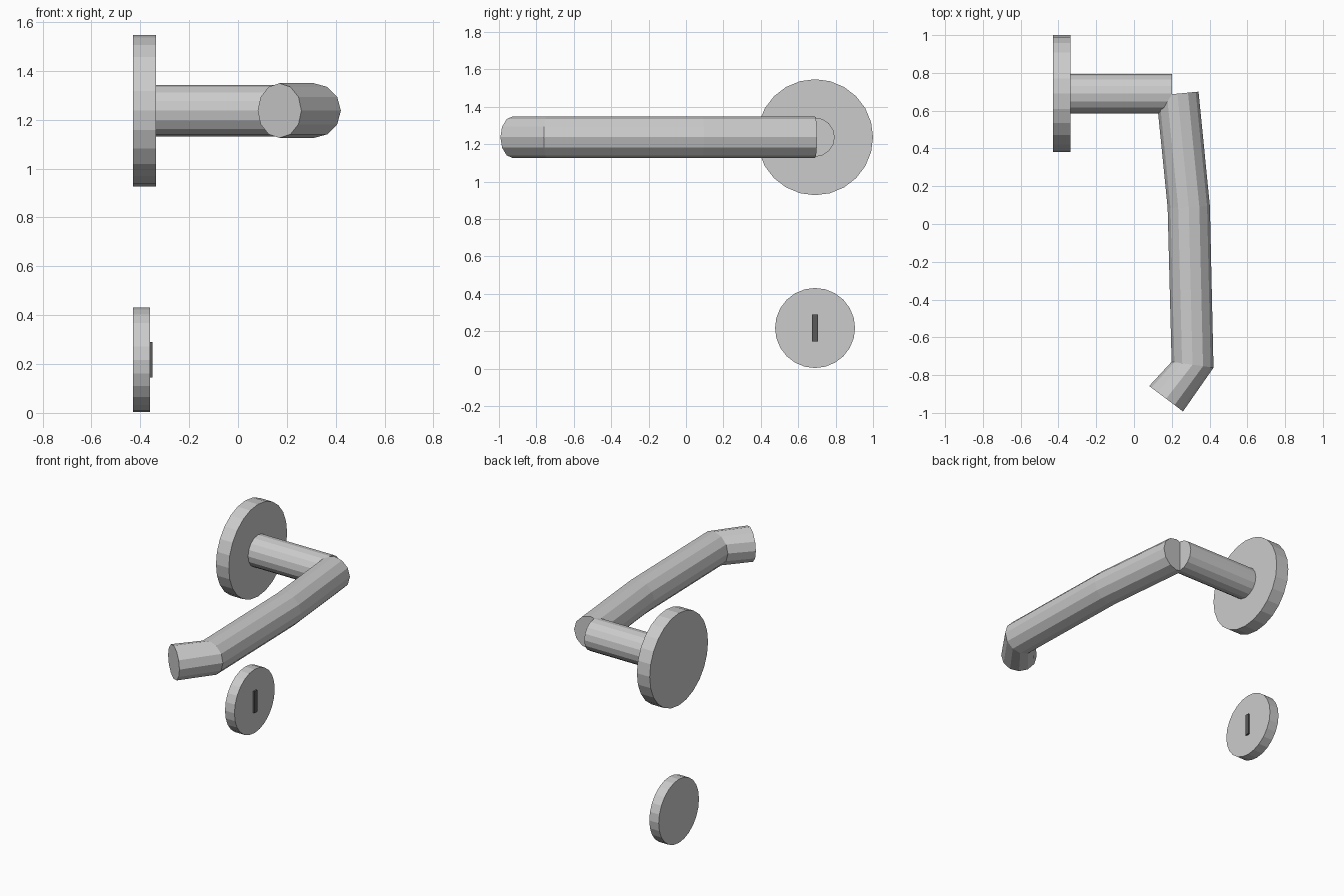
import bpy, bmesh, math
from mathutils import Vector, Matrix

cube = bpy.data.objects.get("Cube")
if cube:
    bpy.data.objects.remove(cube)


def material(name, value):
    m = bpy.data.materials.new(name)
    m.use_nodes = True
    colour = (value, value, value, 1)
    m.diffuse_color = colour
    m.node_tree.nodes["Principled BSDF"].inputs["Base Color"].default_value = colour
    return m


steel = material("satin steel", 0.6)
dark = material("dark keyway", 0.1)


def add_object(name, bm, mat):
    bmesh.ops.recalc_face_normals(bm, faces=bm.faces)
    mesh = bpy.data.meshes.new(name)
    bm.to_mesh(mesh)
    bm.free()
    mesh.materials.append(mat)
    ob = bpy.data.objects.new(name, mesh)
    bpy.context.collection.objects.link(ob)
    return ob


def tube(name, path, angles, radius, sides, mat):
    """Round section swept along a level path; angles turn each ring about z."""
    bm = bmesh.new()
    rings = []
    for point, angle in zip(path, angles):
        across = Vector((math.cos(angle), math.sin(angle), 0))
        ring = []
        for i in range(sides):
            t = math.tau * i / sides
            offset = across * math.cos(t) + Vector((0, 0, math.sin(t)))
            ring.append(bm.verts.new(Vector(point) + offset * radius))
        rings.append(ring)
    for a, b in zip(rings, rings[1:]):
        for i in range(sides):
            j = (i + 1) % sides
            bm.faces.new((a[i], a[j], b[j], b[i]))
    bm.faces.new(rings[0])
    bm.faces.new(rings[-1])
    return add_object(name, bm, mat)


def disc(name, x0, x1, z, radius, sides):
    """Cylinder lying along x on the spindle line."""
    path = [(x0, AXIS_Y, z), (x1, AXIS_Y, z)]
    return tube(name, path, [math.pi / 2] * 2, radius, sides, steel)


AXIS_Y = 0.69
HANDLE_Z = 1.237
LOCK_Z = 0.217

# Rosette, neck and lock cover
disc("handle_rosette", -0.43, -0.335, HANDLE_Z, 0.31, 24)
disc("handle_neck", -0.335, 0.2, HANDLE_Z, 0.105, 16)
disc("lock_cover", -0.43, -0.36, LOCK_Z, 0.214, 24)

# Bent grip with a turned-in end
grip_path = [(0.23, 0.69, HANDLE_Z), (0.29, 0.09, HANDLE_Z),
             (0.31, -0.745, HANDLE_Z), (0.17, -0.925, HANDLE_Z)]
grip_turns = [math.radians(a) for a in (5.5, 3, -8, -37)]
tube("lever_grip", grip_path, grip_turns, 0.112, 12, steel)

# Raised keyway
bm = bmesh.new()
bmesh.ops.create_cube(bm, size=1, matrix=Matrix.Translation((-0.36, AXIS_Y, LOCK_Z))
                      @ Matrix.Diagonal((0.022, 0.03, 0.145, 1)))
add_object("keyway", bm, dark)
